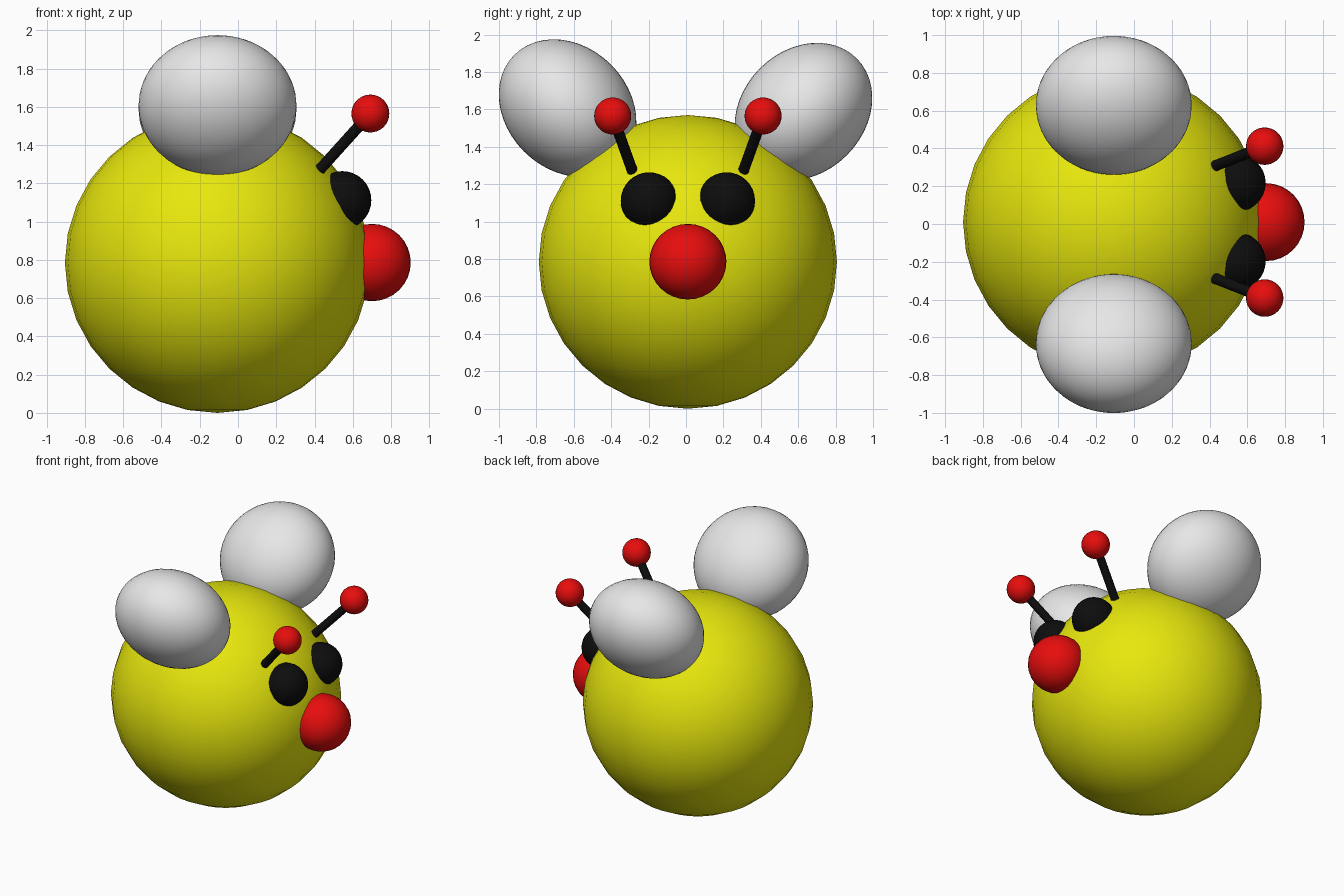
import bpy, math
from mathutils import Vector

if "Cube" in bpy.data.objects:
    bpy.data.objects.remove(bpy.data.objects["Cube"])

CY = 0.01  # mirror plane of the face


def material(name, rgb):
    m = bpy.data.materials.new(name)
    m.diffuse_color = (*rgb, 1)
    m.use_nodes = True
    m.node_tree.nodes["Principled BSDF"].inputs["Base Color"].default_value = m.diffuse_color
    return m


yellow = material("yellow", (0.8, 0.8, 0.004))
white = material("white", (0.8, 0.8, 0.8))
red = material("red", (0.8, 0.004, 0.004))
black = material("black", (0.004, 0.004, 0.004))


def finish(name, mat):
    ob = bpy.context.object
    ob.name = name
    ob.data.materials.append(mat)
    bpy.ops.object.shade_smooth_by_angle(angle=math.radians(40))
    return ob


def ball(name, mat, loc, radii, tilt=0, seg=32, rings=16):
    bpy.ops.mesh.primitive_uv_sphere_add(segments=seg, ring_count=rings, radius=1,
                                         location=loc, rotation=(tilt, 0, 0))
    bpy.context.object.scale = radii
    return finish(name, mat)


def rod(name, mat, a, b, r):
    a, b = Vector(a), Vector(b)
    d = b - a
    bpy.ops.mesh.primitive_cylinder_add(vertices=32, radius=r, depth=d.length,
                                        location=(a + b) / 2)
    ob = bpy.context.object
    ob.rotation_euler = d.to_track_quat('Z', 'Y').to_euler()
    return finish(name, mat)


# Round body and nose
ball("body", yellow, (-0.108, CY, 0.785), (0.797, 0.797, 0.785))
ball("nose", red, (0.70, CY, 0.786), (0.203, 0.206, 0.202))

for side, s, ear_y, ear_z in (("right", -1, -0.633, 1.607), ("left", 1, 0.628, 1.588)):
    # Ear: flattened ball leaning outward
    ball(side + "_ear", white, (-0.107, ear_y, ear_z), (0.413, 0.329, 0.403),
         tilt=-s * math.radians(45), seg=48, rings=24)
    # Eye, half sunk into the body
    ball(side + "_eye", black, (0.545, CY + s * 0.207, 1.112), (0.152, 0.152, 0.152))
    # Antenna stalk and tip
    tip = (0.692, CY + s * 0.402, 1.565)
    rod(side + "_antenna_stalk", black, (0.405, CY + s * 0.288, 1.247), tip, 0.029)
    ball(side + "_antenna_tip", red, tip, (0.099, 0.099, 0.099))
